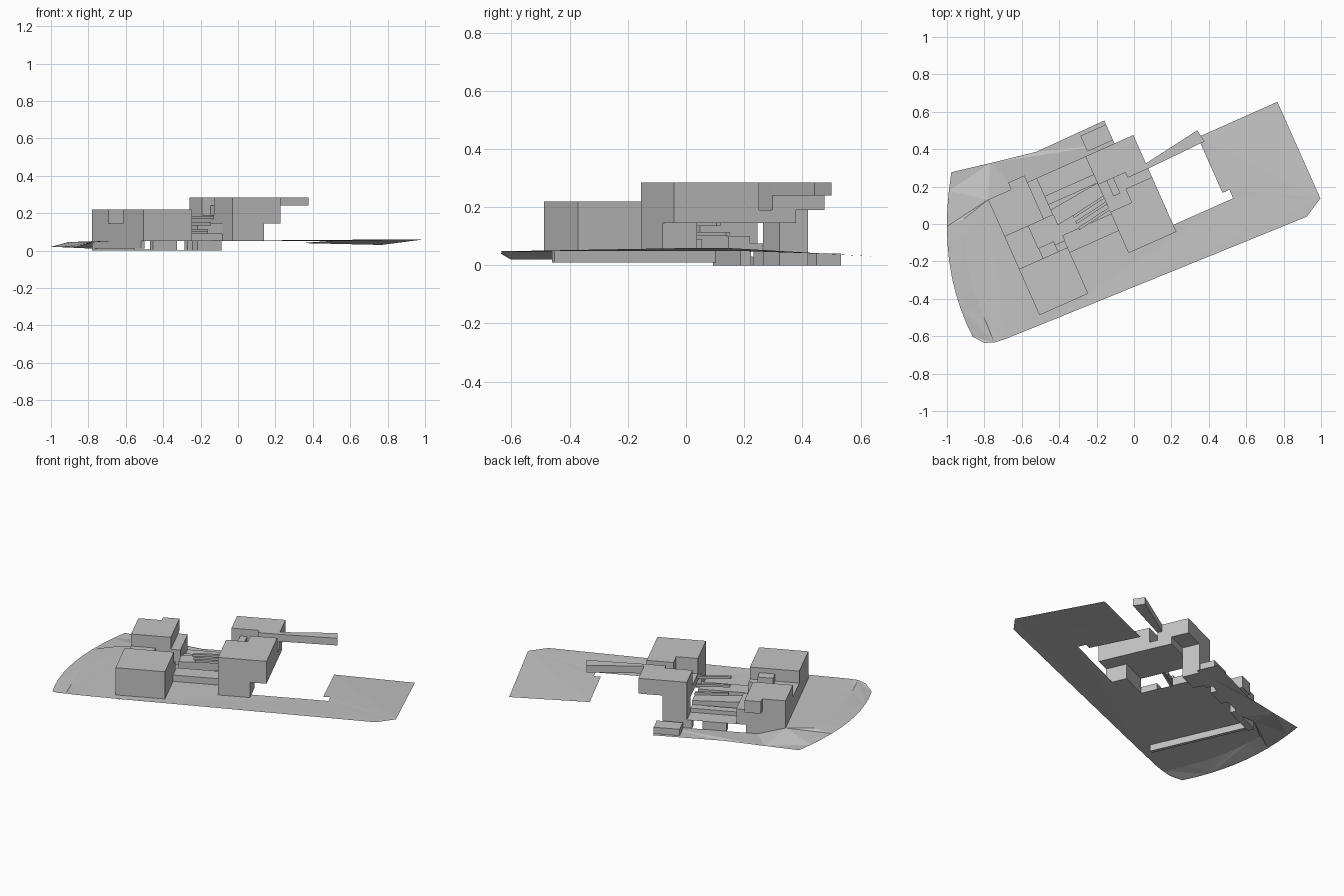
import bpy, bmesh, math
from mathutils import Matrix, Vector

if "Cube" in bpy.data.objects:
    bpy.data.objects.remove(bpy.data.objects["Cube"], do_unlink=True)

shade = .55
grey = (shade, shade, shade, 1)
material = bpy.data.materials.new("plain grey")
material.use_nodes = True
material.diffuse_color = grey
material.node_tree.nodes["Principled BSDF"].inputs["Base Color"].default_value = grey

# The whole site follows a grid turned about the vertical axis
site_turn = Matrix.Rotation(math.radians(24), 3, 'Z')

# Heights
bottom, low, ground, terrace = 0, .03, .05, .1
soffit, step_roof, low_roof, bridge_base, high_roof = .145, .19, .22, .24, .285

# Wall lines along the grid
west, annex_west, annex_east = -.66, -.43, -.375
east_wing, tower_end, east_end = -.09, .05, .19
south, east_south, yard_south, yard_north, north = -.24, -.13, .03, .22, .436

# Ground edges along the grid
front_edge, hole_front, far_back, far_start, far_end = -.32, -.09, .285, .5, .966


def finish(name, mesh_data):
    mesh = bpy.data.meshes.new(name)
    mesh_data.to_mesh(mesh)
    mesh_data.free()
    mesh.materials.append(material)
    bpy.context.collection.objects.link(bpy.data.objects.new(name, mesh))


def outline(mesh_data, points):
    corners = [mesh_data.verts.new(site_turn @ Vector(point)) for point in points]
    face = mesh_data.faces.new(corners)
    face.normal_update()
    return face


def prism(name, plan, base, top):
    mesh_data = bmesh.new()
    face = outline(mesh_data, [(u, v, base) for u, v in plan])
    extruded = bmesh.ops.extrude_face_region(mesh_data, geom=[face])["geom"]
    for item in extruded:
        if isinstance(item, bmesh.types.BMVert):
            item.co.z = top
    bmesh.ops.recalc_face_normals(mesh_data, faces=mesh_data.faces)
    finish(name, mesh_data)


def block(name, left, right, front, back, base, top):
    prism(name, [(left, front), (right, front), (right, back), (left, back)], base, top)


def sheet(name, points):
    mesh_data = bmesh.new()
    face = outline(mesh_data, points)
    if face.normal.z < 0:
        face.normal_flip()
    bmesh.ops.triangulate(mesh_data, faces=[face], ngon_method='EAR_CLIP')
    finish(name, mesh_data)


def bowed_edge(v):
    """Parabolic rim of the sloped end of the site."""
    return (.42 * (v + .13) ** 2 - 1.035, v, .02)


# Main ground plate with the notched gap beside the right wing
sheet("ground_plate", [
    (west, north, ground), (west, front_edge + .03, ground),
    (.86, front_edge - .02, .06), (far_end, -.28, .06),
    (far_end, far_back, low), (far_start, far_back, .04),
    (far_start, -.04, ground), (.54, -.04, ground), (.54, hole_front, ground),
    (east_wing, hole_front, ground), (east_wing, north, ground)])

# Bowed end: a nearly flat inner part and a rim bending down
rim = [bowed_edge(-.2 + .085 * i) for i in range(11)]
rim_front = [(-.94, -.275, ground), (-.99, -.255, .04)]
crest = [(u + .1, v, ground - .005) for u, v, z in rim[:8]]
crest_start = (-.88, -.282, ground)
sheet("ground_bowed_end", [
    (west, front_edge + .03, ground), crest_start, *crest, (west, north, ground)])
sheet("ground_bowed_rim", [crest_start, *rim_front, *rim[:8], *reversed(crest)])

# Back slope running down to a low strip
sheet("ground_back_slope", [
    (west, north, ground), crest[7], *rim[7:], (-.57, .61, .01), (-.5, north, bottom)])
sheet("ground_back_strip", [
    (-.5, north, bottom), (-.57, .61, .01), (-.32, .565, bottom),
    (.08, .57, bottom), (.08, north, bottom)])

# Retaining wall and posts below the plate
block("retaining_wall", west, west + .02, -.21, north, .01, ground)
for number, (left, right) in enumerate([(west, annex_west), (-.32, -.18), (-.12, -.03)]):
    block(f"edge_post_{number + 1}", left, right, north - .04, north, bottom, ground)
block("back_walk", -.07, .08, .455, .547, bottom, .04)

# Left wing: two tall blocks, a lower link and small steps
block("left_front_block", west, annex_east, south, yard_south, ground, low_roof)
block("left_front_step", -.52, annex_west, yard_south, .09, ground, step_roof)
block("left_front_annex", annex_west, annex_east, yard_south, .07, ground, soffit)
block("left_link", west, -.52, yard_south, yard_north, ground, soffit)
block("left_back_block", west, annex_west, yard_north, north, ground, low_roof)
block("left_back_annex", annex_west, annex_east, yard_north, north, ground, soffit)
block("left_back_parapet", -.525, annex_west, north, .475, soffit, low_roof)

# Right wing: overhanging bars carried by narrower supports
block("right_front_support", east_wing, .095, east_south, 0, ground, soffit)
block("right_back_tower", east_wing, tower_end, .33, north, bottom, step_roof)
block("right_front_bar", east_wing, east_end, east_south, .11, soffit, high_roof)
block("right_front_bar_corner", .035, east_end, .11, step_roof, soffit, high_roof)
block("sunken_roof", east_wing, east_end, .11, .33, soffit, step_roof)
block("right_back_bar", east_wing, .07, .27, north, step_roof, high_roof)
block("right_back_bar_corner", .07, east_end, bridge_base, north, step_roof, high_roof)
block("roof_box", -.04, 0, .18, .27, step_roof, bridge_base)

# Skew bridge
prism("bridge", [(east_end, .24), (.525, .25), (.512, .32), (east_end, .27)],
      bridge_base, high_roof)

# Courtyard terraces and skew slats
block("upper_terrace", annex_east, east_wing, .28, .33, ground, .075)
block("lower_terrace", annex_east, east_wing, 0, terrace, ground, .09)
prism("skew_walk", [(annex_east, .16), (east_wing, .2), (east_wing, .28), (annex_east, .25)],
      ground, terrace)
for number in range(3):
    shift = .035 * number
    front = .16 - shift
    prism(f"slat_{number + 1}",
          [(-.28, front), (east_wing, front + .03),
           (east_wing, front + .045), (-.28, front + .015)],
          terrace + shift, terrace + shift + .015)
